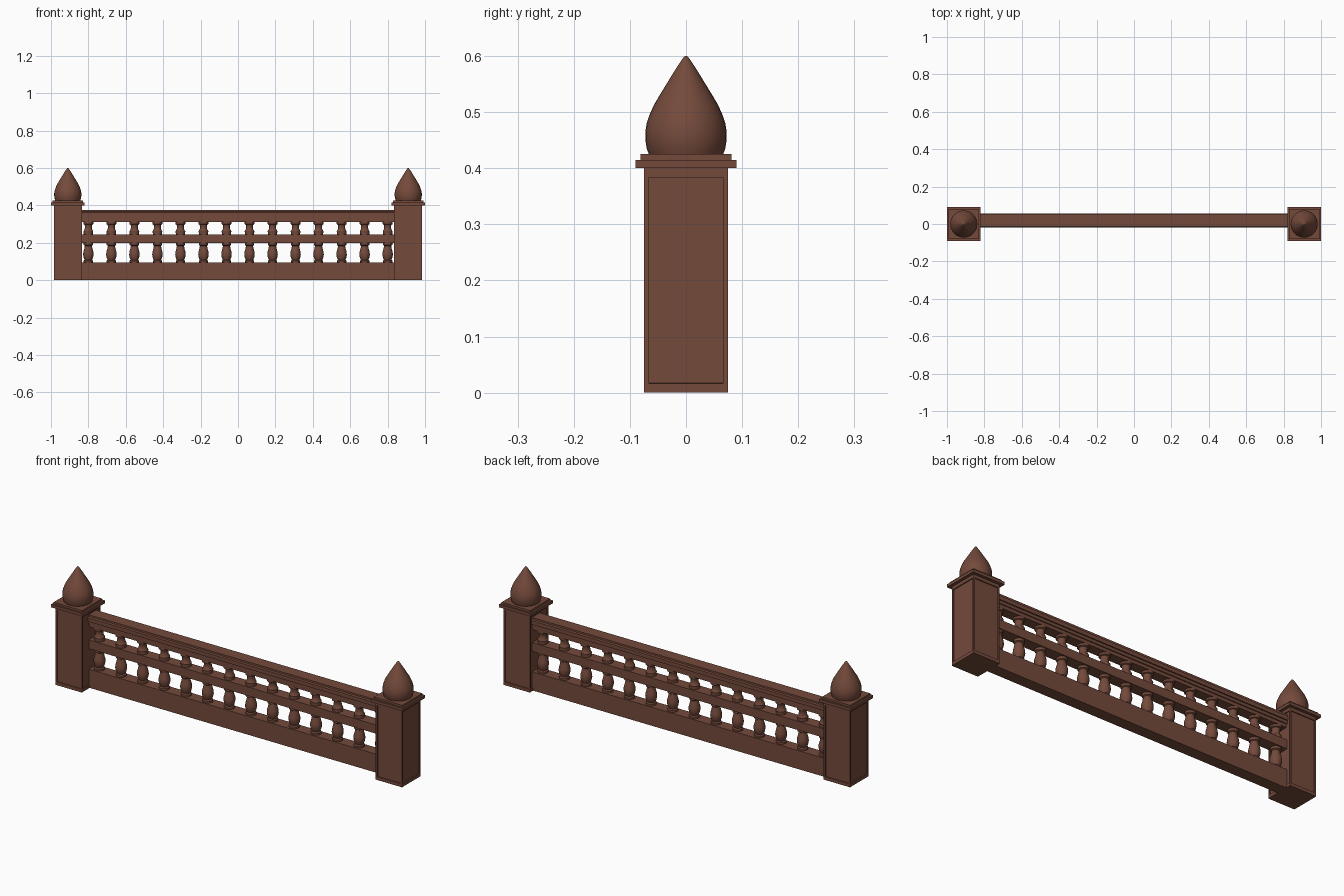
import bpy, bmesh, math

if "Cube" in bpy.data.objects:
    bpy.data.objects.remove(bpy.data.objects["Cube"])

wood = bpy.data.materials.new("brown wood")
wood.diffuse_color = (0.175, 0.068, 0.044, 1)
wood.use_nodes = True
wood.node_tree.nodes["Principled BSDF"].inputs["Base Color"].default_value = wood.diffuse_color

POST_X = 0.91
RAIL_Y = 0.0185      # the railing sits slightly behind the post centre


def finish(name, bm, smooth=False):
    bmesh.ops.recalc_face_normals(bm, faces=bm.faces[:])
    me = bpy.data.meshes.new(name)
    bm.to_mesh(me)
    bm.free()
    me.materials.append(wood)
    ob = bpy.data.objects.new(name, me)
    bpy.context.scene.collection.objects.link(ob)
    if smooth:
        bpy.ops.object.select_all(action='DESELECT')
        ob.select_set(True)
        bpy.context.view_layer.objects.active = ob
        bpy.ops.object.shade_smooth_by_angle(angle=math.radians(35))
    return ob


def box(name, x, half, z0, z1, panel=False):
    bm = bmesh.new()
    bmesh.ops.create_cube(bm, size=1)
    for v in bm.verts:
        v.co = (x + v.co.x * 2 * half, v.co.y * 2 * half,
                z0 + (v.co.z + 0.5) * (z1 - z0))
    if panel:
        # sunken panel on each upright face
        bm.normal_update()
        sides = [f for f in bm.faces if abs(f.normal.z) < 0.5]
        bmesh.ops.inset_individual(bm, faces=sides, thickness=0.0125)
        bmesh.ops.inset_individual(bm, faces=sides, thickness=0.0005, depth=-0.005)
        # panel margin is a little taller at top and bottom
        for v in {v for f in sides for v in f.verts} | {
                v for f in sides for e in f.edges for lf in e.link_faces
                for v in lf.verts if 0.001 < v.co.z < z1 - 0.001}:
            v.co.z += 0.0075 if v.co.z < 0.2 else -0.0075
    return finish(name, bm)


def lathe(name, x, y, profile, steps):
    bm = bmesh.new()
    verts = [bm.verts.new((x + r, y, z)) for r, z in profile]
    edges = [bm.edges.new(p) for p in zip(verts, verts[1:])]
    bmesh.ops.spin(bm, geom=verts + edges, cent=(x, y, 0), axis=(0, 0, 1),
                   angle=2 * math.pi, steps=steps)
    bmesh.ops.remove_doubles(bm, verts=bm.verts[:], dist=0.00005)
    return finish(name, bm, True)


def rail(name, half_profile):
    # (half depth, z) from bottom to top, mirrored and extruded along x
    outline = [(RAIL_Y - h, z) for h, z in half_profile]
    outline += [(RAIL_Y + h, z) for h, z in reversed(half_profile)]
    bm = bmesh.new()
    face = bm.faces.new([bm.verts.new((-0.84, y, z)) for y, z in outline])
    ext = bmesh.ops.extrude_face_region(bm, geom=[face])
    bmesh.ops.translate(bm, vec=(1.68, 0, 0),
                        verts=[g for g in ext["geom"] if isinstance(g, bmesh.types.BMVert)])
    if face.is_valid and len(face.link_loops if hasattr(face, "link_loops") else face.loops) == 0:
        bm.faces.remove(face)
    return finish(name, bm)


# Posts with stepped caps and teardrop finials
finial = [(0, 0.424), (0.066, 0.424), (0.070, 0.435), (0.0725, 0.45), (0.0725, 0.465),
          (0.070, 0.48), (0.065, 0.495), (0.057, 0.513), (0.047, 0.53), (0.036, 0.548),
          (0.025, 0.566), (0.015, 0.582), (0.007, 0.594), (0.003, 0.599), (0, 0.6)]
for side, x in (("left", -POST_X), ("right", POST_X)):
    box(side + "_post", x, 0.075, 0, 0.40, panel=True)
    box(side + "_cap_lower", x, 0.09, 0.40, 0.415)
    box(side + "_cap_upper", x, 0.081, 0.415, 0.425)
    lathe(side + "_finial", x, 0, finial, 32)

# Rails
rail("bottom_rail", [(0.030, 0), (0.030, 0.095)])
rail("middle_rail", [(0.030, 0.20), (0.030, 0.245)])
rail("top_rail", [(0.026, 0.31), (0.026, 0.327), (0.031, 0.327), (0.031, 0.342),
                  (0.037, 0.342), (0.037, 0.362), (0.031, 0.366), (0.031, 0.375)])

# Turned balusters
turning = [(0.025, 0.09), (0.025, 0.104), (0.020, 0.109), (0.025, 0.12), (0.028, 0.135),
           (0.027, 0.15), (0.022, 0.168), (0.019, 0.184), (0.025, 0.188), (0.025, 0.21),
           (0.025, 0.252), (0.026, 0.262), (0.020, 0.272), (0.018, 0.288),
           (0.021, 0.297), (0.027, 0.300), (0.027, 0.315)]
for i in range(14):
    lathe("baluster_%02d" % (i + 1), -0.80 + i * 1.6 / 13, RAIL_Y, turning, 20)
